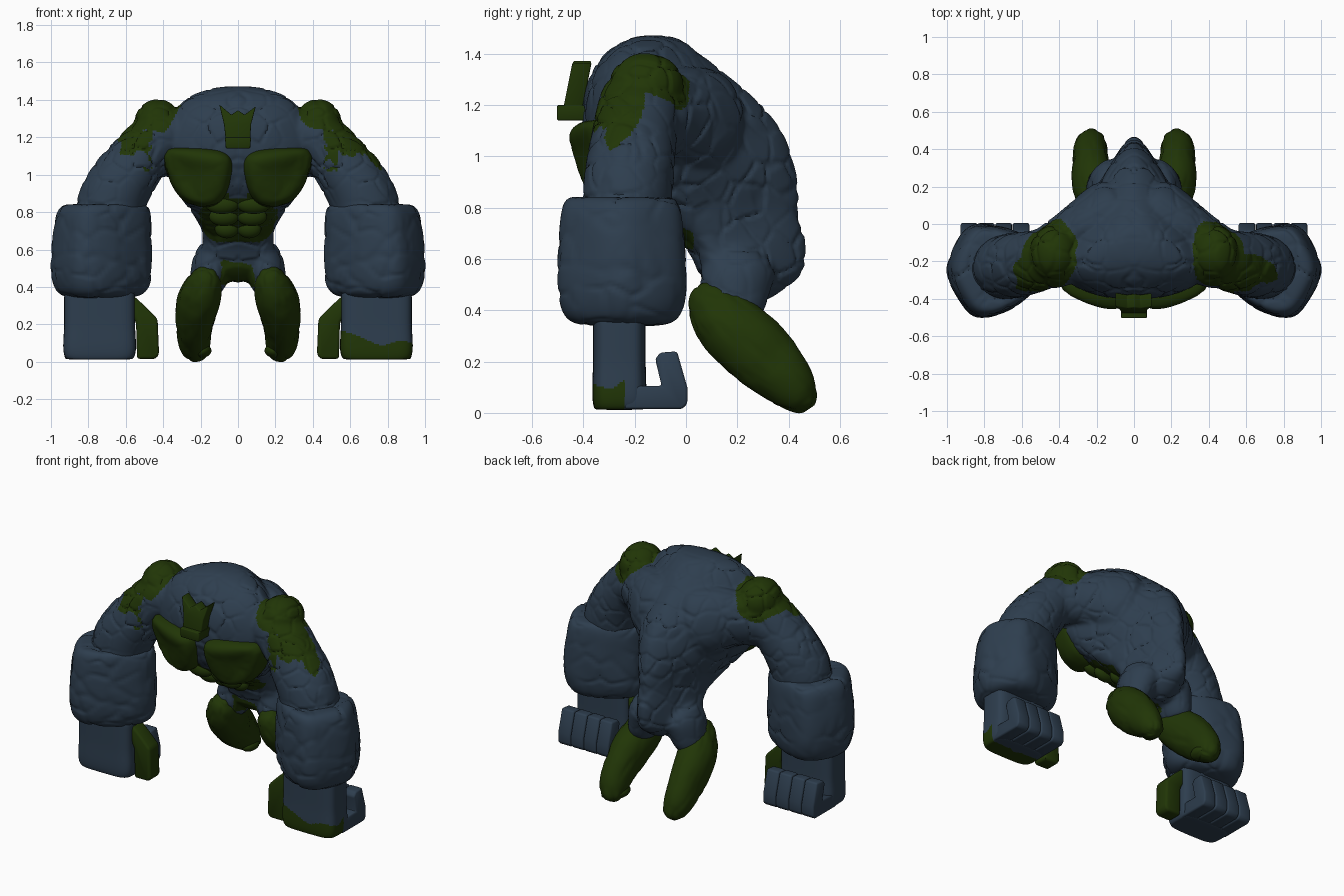
import bpy
import bmesh
from math import sin, cos, pi
from mathutils import Vector, Matrix, noise

if "Cube" in bpy.data.objects:
    bpy.data.objects.remove(bpy.data.objects["Cube"])


def material(name, rgb):
    m = bpy.data.materials.new(name)
    m.use_nodes = True
    m.diffuse_color = (*rgb, 1)
    bsdf = m.node_tree.nodes["Principled BSDF"]
    bsdf.inputs["Base Color"].default_value = (*rgb, 1)
    bsdf.inputs["Roughness"].default_value = 0.8
    return m


STONE = material("blue_stone", (0.027, 0.048, 0.077))
MOSS = material("green_moss", (0.015, 0.036, 0.002))


def loft(bm, rings):
    """Skin a list of point rings and close both ends."""
    vs = [[bm.verts.new(p) for p in r] for r in rings]
    n = len(vs[0])
    faces = [bm.faces.new(vs[0]), bm.faces.new(vs[-1])]
    for a, b in zip(vs, vs[1:]):
        for i in range(n):
            j = (i + 1) % n
            faces.append(bm.faces.new((a[i], a[j], b[j], b[i])))
    bmesh.ops.recalc_face_normals(bm, faces=faces)


def limb(bm, s, ref, stations):
    """Tube along (centre, radius, radius) stations, mirrored by s."""
    cs = [Vector(c) for c, a, b in stations]
    rings = []
    for i, (c, a, b) in enumerate(stations):
        t = (cs[min(i + 1, len(cs) - 1)] - cs[max(i - 1, 0)]).normalized()
        u = t.cross(Vector(ref)).normalized()
        v = u.cross(t)
        pts = [cs[i] + u * a * cos(k * pi / 8) + v * b * sin(k * pi / 8) for k in range(16)]
        rings.append([(s * p.x, p.y, p.z) for p in pts])
    loft(bm, rings)


def ellipsoid(bm, centre, radii):
    m = Matrix.Translation(centre) @ Matrix.Diagonal((*radii, 1))
    bmesh.ops.create_uvsphere(bm, u_segments=20, v_segments=12, radius=1, matrix=m)


def finish(bm, name, mat, mods=(), crack=0.0, freq=8, moss_rule=None):
    """Make the object, apply modifiers, carve cracks, colour and shade."""
    bmesh.ops.recalc_face_normals(bm, faces=bm.faces)
    me = bpy.data.meshes.new(name)
    bm.to_mesh(me)
    bm.free()
    ob = bpy.data.objects.new(name, me)
    bpy.context.collection.objects.link(ob)
    bpy.ops.object.select_all(action='DESELECT')
    bpy.context.view_layer.objects.active = ob
    ob.select_set(True)
    for kind, settings in mods:
        mod = ob.modifiers.new(kind.title(), kind)
        for key, value in settings.items():
            setattr(mod, key, value)
        bpy.ops.object.modifier_apply(modifier=mod.name)
    me = ob.data
    if crack:
        moves = []
        for v in me.vertices:
            p = Vector((abs(v.co.x), v.co.y, v.co.z))
            p += noise.noise_vector(p * 9) * 0.02
            d = noise.voronoi(p * freq)[0]
            fade = min(1, max(0, 0.6 + noise.noise(p * 5)))
            groove = max(0, 1 - (d[1] - d[0]) / 0.16) * fade
            moves.append(v.normal * crack * (0.4 * noise.noise(p * 7) - groove))
        for v, m in zip(me.vertices, moves):
            v.co += m
    me.materials.clear()
    me.materials.append(mat)
    if moss_rule:
        me.materials.append(MOSS)
        for f in me.polygons:
            f.material_index = int(moss_rule(f.center, f.normal))
    bpy.ops.object.shade_smooth_by_angle(angle=0.8)
    return ob


def prism(name, outline, axis, lo, hi, mat, s=1, bevel=0.015):
    """Extrude a flat outline along x or y and round its edges."""
    bm = bmesh.new()
    place = (lambda p, d: (s * d, *p)) if axis == 'x' else (lambda p, d: (s * p[0], d, p[1]))
    loft(bm, [[place(p, d) for p in outline] for d in (lo, hi)])
    return finish(bm, name, mat, [('BEVEL', dict(width=bevel, segments=2))])


SUBSURF = ('SUBSURF', dict(levels=2))

# Hunched torso: height, front, back, half width, widest y, pinch of the back
TORSO = [(1.475, -.17, -.07, .08, -.12, 0), (1.45, -.26, 0, .2, -.14, .3),
         (1.39, -.34, .08, .31, -.16, .45), (1.28, -.40, .21, .38, -.17, .52),
         (1.18, -.41, .33, .41, -.17, .55), (1.08, -.41, .40, .40, -.16, .55),
         (.95, -.37, .44, .36, -.13, .52), (.85, -.30, .45, .285, -.09, .48),
         (.76, -.18, .45, .22, .02, .45), (.68, -.03, .475, .18, .13, .45),
         (.6, .03, .475, .2, .15, .5), (.53, .05, .46, .21, .16, .5),
         (.48, .08, .38, .16, .18, .3), (.42, .15, .3, .06, .2, 0)]
body = bmesh.new()
rings = []
for z, yf, yb, hw, ym, pinch in TORSO:
    ring = []
    for k in range(20):
        c, w = cos(k * pi / 10), sin(k * pi / 10)
        depth = (yb - ym) if c > 0 else (ym - yf)
        if c < 0:
            w *= 1 + .25 * abs(c) * abs(w)
        ring.append((hw * w * (1 - pinch * max(c, 0)), ym + depth * c, z))
    rings.append(ring)
loft(body, rings)

# Upper arms, shoulder blades, shoulder boulders and thighs fused into the torso
for s in (1, -1):
    limb(body, s, (0, 1, 0), [((.28, -.15, 1.26), .14, .16), ((.42, -.18, 1.21), .155, .17),
                              ((.54, -.2, 1.08), .165, .17), ((.63, -.22, .96), .185, .18),
                              ((.69, -.23, .83), .19, .18), ((.71, -.24, .7), .18, .17)])
    limb(body, s, (0, 1, 0), [((.06, .1, 1.11), .23, .18), ((.16, .06, 1.13), .23, .17),
                              ((.28, -.03, 1.16), .2, .15), ((.42, -.12, 1.15), .16, .135),
                              ((.56, -.18, 1.06), .12, .12)])
    ellipsoid(body, (s * .43, -.155, 1.28), (.13, .15, .125))
    limb(body, s, (1, 0, 0), [((.09, .24, .64), .14, .08), ((.13, .2, .55), .15, .12),
                              ((.155, .18, .45), .14, .105), ((.19, .19, .34), .11, .085)])


def body_moss(c, n):
    x, edge = abs(c.x), noise.noise(c * 10) * .04
    ball = Vector(((x - .44) / .145, (c.y + .155) / .17, (c.z - 1.285) / .15)).length
    if ball < 1.08 + edge * 3 and x > .31 - edge and c.z > 1.18 + edge:
        return True
    reach = .75 if c.x > 0 else .64
    spread = .13 * (reach + .08 - x) / .3
    if .46 < x < reach + edge and abs(c.y + .25) < spread + edge and c.z > 1.02 and n.z > 0:
        return True
    if .48 < x < .63 + edge and -.36 < c.y < -.2 and 1.1 + edge < c.z < 1.22:
        return True
    if x < .2 + edge and .64 < c.z < .9 and c.y < .03 and n.y < -.3:
        return c.z < .87 or x > .05
    return x < .085 + edge and .4 < c.z < .53 + edge and c.y < .2 and n.y < 0


finish(body, "body", STONE, [SUBSURF, ('REMESH', dict(mode='VOXEL', voxel_size=.011)),
                             ('SMOOTH', dict(factor=.5, iterations=10))],
       crack=.011, freq=9, moss_rule=body_moss)

# Chest plates and stomach muscles
PEC = [(.02, 1.06), (.04, 1.12), (.14, 1.14), (.28, 1.145), (.395, 1.145), (.405, 1.08),
       (.37, .96), (.30, .85), (.18, .81), (.08, .85), (.04, .95)]
for s, side in ((1, "left"), (-1, "right")):
    bm = bmesh.new()
    rings = []
    for y, k in ((-.465, .5), (-.457, .8), (-.425, .97), (-.35, 1.02), (-.24, .93)):
        rings.append([(s * (.21 + (px - .21) * k), y + .5 * px * px + (1.12 - pz) * .18,
                       1.0 + (pz - 1.0) * k) for px, pz in PEC])
    loft(bm, rings)
    finish(bm, side + "_chest_plate", MOSS, [SUBSURF], crack=.006)
    bm = bmesh.new()
    for z, y, x, r in ((.84, -.265, .085, .09), (.775, -.185, .075, .08), (.71, -.07, .06, .065)):
        ellipsoid(bm, (s * x, y, z), (r, .045, .05))
    finish(bm, side + "_stomach_muscles", MOSS)

# Face: jaw block with a jagged crown leaning back
prism("jaw_block", [(-.065, 1.14), (.065, 1.14), (.07, 1.2), (-.07, 1.2)], 'y', -.503, -.37, MOSS, bevel=.006)
crown = prism("face_crown", [(-.065, 1.18), (.065, 1.18), (.07, 1.27), (.095, 1.365), (.035, 1.32),
                             (.0, 1.345), (-.035, 1.32), (-.1, 1.375), (-.075, 1.27)],
              'y', -.48, -.405, MOSS, bevel=.006)
for v in crown.data.vertices:
    v.co.y += (v.co.z - 1.18) * .2

# Forearm outline seen from above
CUFF = [(1.02, -.25), (.955, -.38), (.87, -.515), (.72, -.49), (.58, -.41), (.45, -.28),
        (.465, -.15), (.58, -.055), (.72, -.01), (.87, .015), (.955, -.1)]
FINGER = [(-.24, .015), (-.015, .015), (.005, .035), (.005, .1), (-.035, .24), (-.1, .235),
          (-.12, .21), (-.095, .105), (-.24, .105)]
THUMB = [(.6, .36), (.55, .345), (.5, .3), (.43, .23), (.422, .04), (.44, .015), (.54, .015),
         (.545, .21), (.57, .25), (.6, .25)]


def hand_moss(c, n):
    return c.y < -.24 and c.z < .11 + max(0, .7 - c.x) * .4 + noise.noise(c * 12) * .03


for s, side in ((1, "left"), (-1, "right")):
    # Boulder forearm
    bm = bmesh.new()
    rings = []
    for z, k, cx in ((.84, .6, .7), (.845, .84, .705), (.80, .95, .715), (.7, .98, .72), (.56, 1.02, .725),
                     (.46, 1.01, .725), (.39, .94, .725), (.35, .8, .73), (.34, .5, .73)):
        rings.append([(s * (cx + (x - .725) * k), -.25 + (y + .25) * k, z) for x, y in CUFF])
    loft(bm, rings)
    finish(bm, side + "_forearm", STONE, [('SUBSURF', dict(levels=3))], crack=.011, freq=7)

    # Wrist and knuckles
    bm = bmesh.new()
    rings = []
    for z, k in ((.012, .85), (.014, .96), (.05, 1.03), (.11, 1.03), (.18, 1), (.26, 1), (.34, 1), (.42, 1)):
        ring = []
        for i in range(24):
            c, w = cos(i * pi / 12), sin(i * pi / 12)
            c, w = [(1 if q > 0 else -1) * abs(q) ** .45 for q in (c, w)]
            ring.append((s * (.74 + .19 * k * c), -.26 + .103 * k * w, z))
        rings.append(ring)
    loft(bm, rings)
    finish(bm, side + "_hand", STONE, [('SUBSURF', dict(levels=3))], moss_rule=hand_moss if s > 0 else None)

    # Curled fingers and thumb
    for i in range(4):
        x = .56 + i * .0925
        prism(f"{side}_finger_{i + 1}", FINGER, 'x', x, x + .089, STONE, s, .01)
    prism(side + "_thumb", THUMB, 'y', -.305, -.2, MOSS, s)

    # Mossy lower leg, swept back, with an inner toe
    bm = bmesh.new()
    limb(bm, s, (1, 0, 0), [((.165, .04, .495), .035, .04), ((.17, .07, .455), .085, .08),
                            ((.19, .13, .38), .13, .115), ((.22, .21, .3), .14, .12),
                            ((.235, .31, .215), .14, .105), ((.235, .4, .12), .11, .095),
                            ((.225, .455, .05), .075, .075), ((.215, .475, .005), .035, .04)])
    ellipsoid(bm, (s * .19, .4, .06), (.05, .075, .04))
    finish(bm, side + "_lower_leg", MOSS, [SUBSURF], crack=.008, freq=7)
